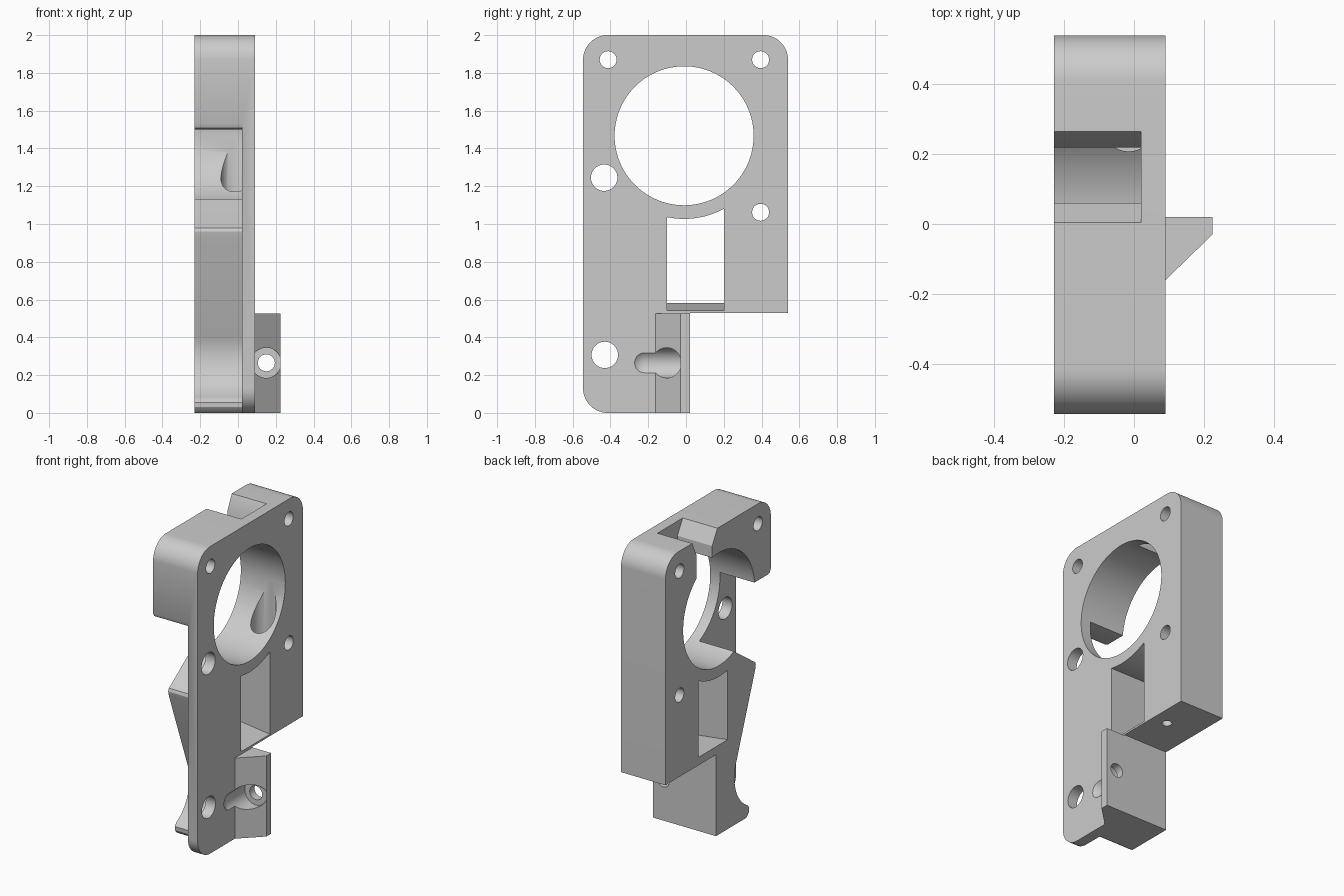
import bpy, bmesh, math
from mathutils import Vector

cube = bpy.data.objects.get("Cube")
if cube:
    bpy.data.objects.remove(cube, do_unlink=True)

grey = bpy.data.materials.new("light_grey")
grey.use_nodes = True
grey.diffuse_color = (0.6, 0.6, 0.6, 1)
grey.node_tree.nodes["Principled BSDF"].inputs["Base Color"].default_value = (0.6, 0.6, 0.6, 1)


def arc(cy, cz, r, a0, a1, n=16):
    angles = [math.radians(a0 + (a1 - a0) * i / n) for i in range(n + 1)]
    return [(cy + r * math.cos(a), cz + r * math.sin(a)) for a in angles]


def prism(name, pts, lo, hi, axis="x"):
    """Extrude a closed outline: (y, z) along x, (x, z) along y or (x, y) along z."""
    place = {"x": lambda p, d: (d, p[0], p[1]),
             "y": lambda p, d: (p[0], d, p[1]),
             "z": lambda p, d: (p[0], p[1], d)}[axis]
    bm = bmesh.new()
    face = bm.faces.new([bm.verts.new(place(p, lo)) for p in pts])
    ext = bmesh.ops.extrude_face_region(bm, geom=[face])
    shift = Vector(place((0, 0), hi - lo))
    bmesh.ops.translate(bm, vec=shift, verts=[g for g in ext["geom"] if isinstance(g, bmesh.types.BMVert)])
    bmesh.ops.recalc_face_normals(bm, faces=bm.faces)
    return finish(name, bm)


def finish(name, bm):
    mesh = bpy.data.meshes.new(name)
    bm.to_mesh(mesh)
    bm.free()
    mesh.materials.append(grey)
    ob = bpy.data.objects.new(name, mesh)
    bpy.context.collection.objects.link(ob)
    return ob


def bore(a, b, r, lo, hi, axis="x", n=48):
    return prism("bore_cutter", arc(a, b, r, 0, 360 - 360 / n, n - 1), lo, hi, axis)


def combine(target, other, operation="DIFFERENCE"):
    mod = target.modifiers.new("cut", "BOOLEAN")
    mod.operation = operation
    mod.solver = "EXACT"
    mod.object = other
    bpy.context.view_layer.update()
    result = bpy.data.meshes.new_from_object(
        target.evaluated_get(bpy.context.evaluated_depsgraph_get()))
    target.modifiers.clear()
    target.data = result
    bpy.data.objects.remove(other, do_unlink=True)


BACK, STEP, FACE = -0.23, 0.02, 0.09   # body back, plate back, plate face

# Rounded outline with a stepped lower corner
outline = (arc(0.41, 1.87, 0.13, 0, 90) + arc(-0.415, 1.87, 0.13, 90, 180)
           + arc(-0.415, 0.13, 0.13, 180, 270) + [(0.02, 0), (0.02, 0.53), (0.54, 0.53)])
housing = prism("housing", outline, BACK, FACE)

# Wedge-shaped lug on the plate face
lug = prism("lug", [(0.05, -0.2), (0.225, -0.03), (0.225, 0.02), (0.05, 0.02)], 0, 0.525, "z")
combine(housing, lug, "UNION")

# Clearance on the front side, leaving the plate and a curved lower rib
clearance = ([(-0.7, 1.55), (-0.56, 1.55), (-0.545, 1.53), (-0.535, 1.508), (-0.515, 1.5),
              (-0.2, 1.5), (-0.12, 1.165), (-0.36, 0.995), (-0.383, 0.98), (-0.39, 0.96), (-0.383, 0.93)]
             + arc(-0.43, 0.305, 0.26, 22, -62, 24)
             + [(-0.322, 0.055), (-0.32, 0.03), (-0.305, 0.01), (-0.28, -0.005),
                (-0.28, -0.1), (-0.7, -0.1)])
combine(housing, prism("clearance_cutter", clearance, BACK - 0.1, STEP))

# Flared slot in the top edge
slot = [(0.005, 2.0), (0.06, 1.905), (0.06, 1.6), (0.22, 1.6), (0.22, 1.905),
        (0.265, 2.0), (0.265, 2.1), (0.005, 2.1)]
combine(housing, prism("slot_cutter", slot, BACK - 0.1, STEP))

# Large opening
combine(housing, bore(-0.01, 1.467, 0.368, -0.5, 0.5, n=96))

# Window with an arched top and a sloping sill
window = [(0.2, 0.54), (0.2, 1.075)] + arc(-0.01, 1.467, 0.44, -61.5, -101.8, 14) + [(-0.1, 0.54)]
cutter = prism("window_cutter", window, BACK - 0.02, FACE + 0.02)
for v in cutter.data.vertices:
    if v.co.z < 0.6 and v.co.x < 0:
        v.co.z = 0.585
combine(housing, cutter)

# Screw holes through the plate and body
for y, z, r in [(-0.412, 1.87, 0.045), (0.395, 1.87, 0.045), (0.395, 1.062, 0.045),
                (-0.433, 1.245, 0.07), (-0.43, 0.307, 0.07)]:
    combine(housing, bore(y, z, r, -0.5, 0.5, n=32))

# Vertical screw hole with a wide pocket opening into the large opening
combine(housing, bore(-0.015, 0.283, 0.075, 1.0, 1.45, "z"))
combine(housing, bore(-0.015, 0.283, 0.03, 0.4, 1.1, "z", 24))

# Lug screw hole, head pocket and its rounded run-out in the plate
combine(housing, bore(0.15, 0.265, 0.045, -0.4, 0.2, "y", 32))
combine(housing, bore(0.15, 0.265, 0.08, -0.22, -0.03, "y"))
bm = bmesh.new()
bmesh.ops.create_uvsphere(bm, u_segments=32, v_segments=16, radius=0.08)
bmesh.ops.translate(bm, vec=(0.15, -0.22, 0.265), verts=bm.verts)
combine(housing, finish("runout_cutter", bm))

# Smooth the curved walls, keep the edges sharp
bpy.ops.object.select_all(action="DESELECT")
housing.select_set(True)
bpy.context.view_layer.objects.active = housing
bpy.ops.object.shade_smooth_by_angle(angle=math.radians(30))
